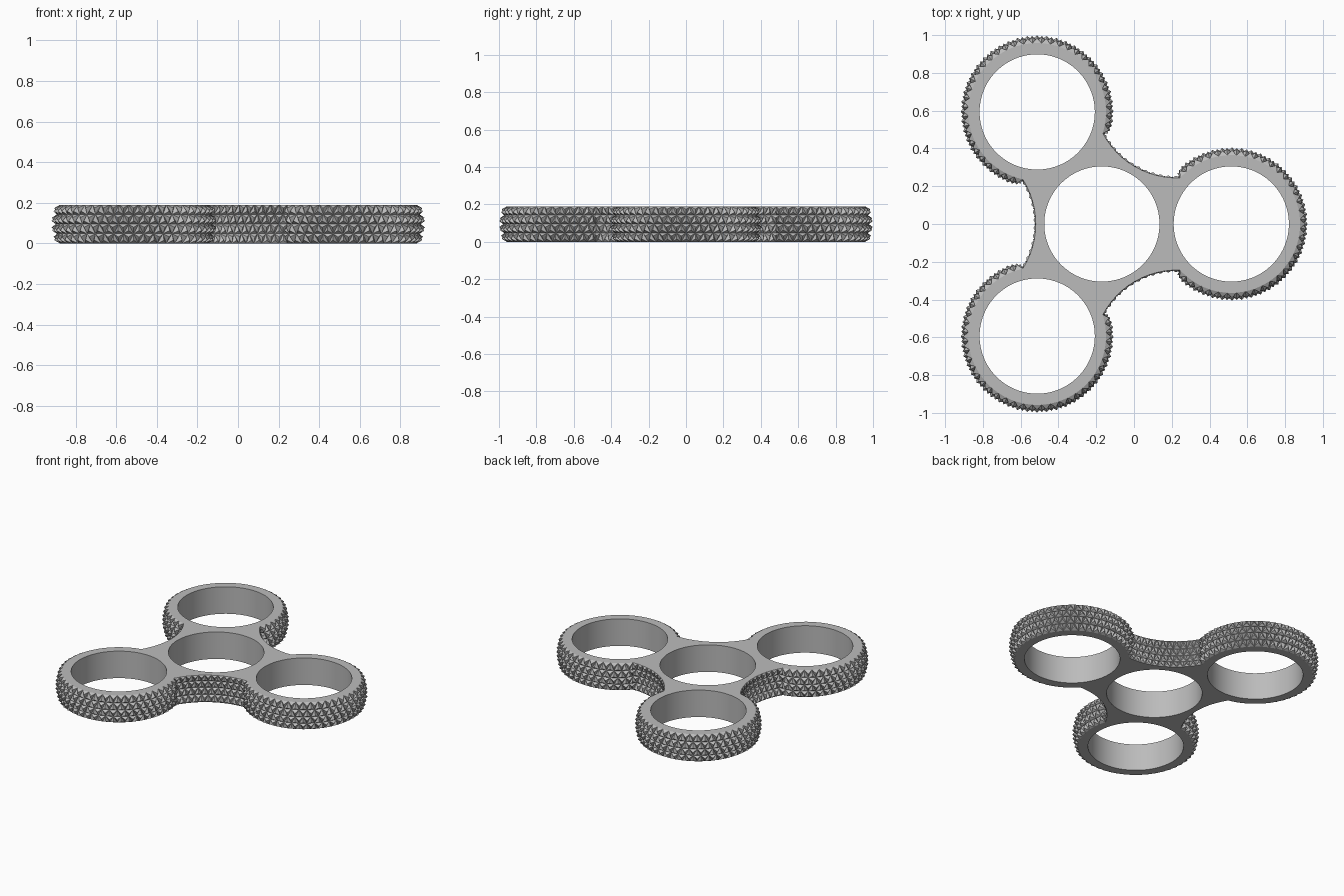
import bpy, bmesh
from math import cos, sin, pi, radians, hypot, atan2
from mathutils import Vector, Matrix

if "Cube" in bpy.data.objects:
    bpy.data.objects.remove(bpy.data.objects["Cube"], do_unlink=True)

HEIGHT = 0.19
HUB = Vector((-0.17, 0, 0))
ARM = 0.685          # hub centre to ring centre
HOLE = 0.305
RIM = 0.365          # ring radius at its flat faces
WAIST = 0.35         # hub centre to the middle of each concave side
JOIN = radians(138)  # where a ring meets a concave side
ROWS = 4

metal = bpy.data.materials.new("plain grey")
metal.use_nodes = True
grey = (0.5, 0.5, 0.5, 1)
metal.diffuse_color = grey
metal.node_tree.nodes["Principled BSDF"].inputs["Base Color"].default_value = grey

bm = bmesh.new()


def studded_wall(centre, radius, start, end, count, bulge, stud, turn):
    """Curved wall of staggered triangles, each raised to a point."""
    def place(t, row):
        a = start + (end - start) * t / count
        swell = 0 if t in (0, count) else bulge * sin(pi * row / ROWS)
        r = radius + swell
        return centre + Vector((r * cos(a), r * sin(a), HEIGHT * row / ROWS))

    rows = []
    for row in range(ROWS + 1):
        if row % 2:
            steps = [0] + [i + 0.5 for i in range(count)] + [count]
        else:
            steps = range(count + 1)
        rows.append([bm.verts.new(turn @ place(t, row)) for t in steps])

    middle = turn @ centre
    for low, high in zip(rows, rows[1:]):
        even, odd = (low, high) if len(low) < len(high) else (high, low)
        triangles = [(even[i], odd[i], odd[i + 1]) for i in range(count + 1)]
        triangles += [(even[i], even[i + 1], odd[i + 1]) for i in range(count)]
        for tri in triangles:
            mid = sum((v.co for v in tri), Vector()) / 3
            out = mid - middle
            out.z = 0
            tip = bm.verts.new(mid + out.normalized() * stud)
            for a, b in zip(tri, tri[1:] + tri[:1]):
                bm.faces.new((a, b, tip))


def hole_wall(centre, sides=96):
    loops = [[bm.verts.new(centre + Vector((HOLE * cos(2 * pi * i / sides),
                                            HOLE * sin(2 * pi * i / sides), z)))
              for i in range(sides)] for z in (0, HEIGHT)]
    for i in range(sides):
        j = (i + 1) % sides
        bm.faces.new((loops[0][i], loops[0][j], loops[1][j], loops[1][i]))


# Concave side: arc through the ring joint and the waist point
joint = Vector((ARM + RIM * cos(JOIN), RIM * sin(JOIN), 0))
axis = Vector((cos(pi / 3), sin(pi / 3), 0))
along = joint.dot(axis)
half = (joint - axis * along).length
sag = along - WAIST
arc_radius = (half ** 2 + sag ** 2) / (2 * sag)
arc_centre = axis * (WAIST + arc_radius)
spread = atan2(half, arc_radius - sag)
facing = pi / 3 + pi

# Three studded rings joined by three grooved, studded sides
ring_centre = Vector((ARM, 0, 0))
hole_wall(HUB)
for k in range(3):
    turn = Matrix.Translation(HUB) @ Matrix.Rotation(k * 2 * pi / 3, 4, 'Z')
    studded_wall(ring_centre, RIM, -JOIN, JOIN, 37, 0.02, 0.023, turn)
    studded_wall(arc_centre, arc_radius, facing + spread, facing - spread,
                 12, 0.02, -0.016, turn)
    hole_wall(turn @ ring_centre)

# Flat top and bottom faces around the holes
bmesh.ops.remove_doubles(bm, verts=bm.verts[:], dist=0.0005)
for z, normal in ((0, (0, 0, -1)), (HEIGHT, (0, 0, 1))):
    rim = [e for e in bm.edges if e.is_boundary
           and all(abs(v.co.z - z) < 0.001 for v in e.verts)]
    bmesh.ops.triangle_fill(bm, edges=rim, use_beauty=True, normal=normal)
bmesh.ops.recalc_face_normals(bm, faces=bm.faces[:])

mesh = bpy.data.meshes.new("spinner_body")
bm.to_mesh(mesh)
bm.free()
mesh.materials.append(metal)
body = bpy.data.objects.new("spinner_body", mesh)
bpy.context.collection.objects.link(body)

# Smooth hole walls, crisp studs
bpy.ops.object.select_all(action='DESELECT')
body.select_set(True)
bpy.context.view_layer.objects.active = body
bpy.ops.object.shade_smooth_by_angle(angle=radians(15))
